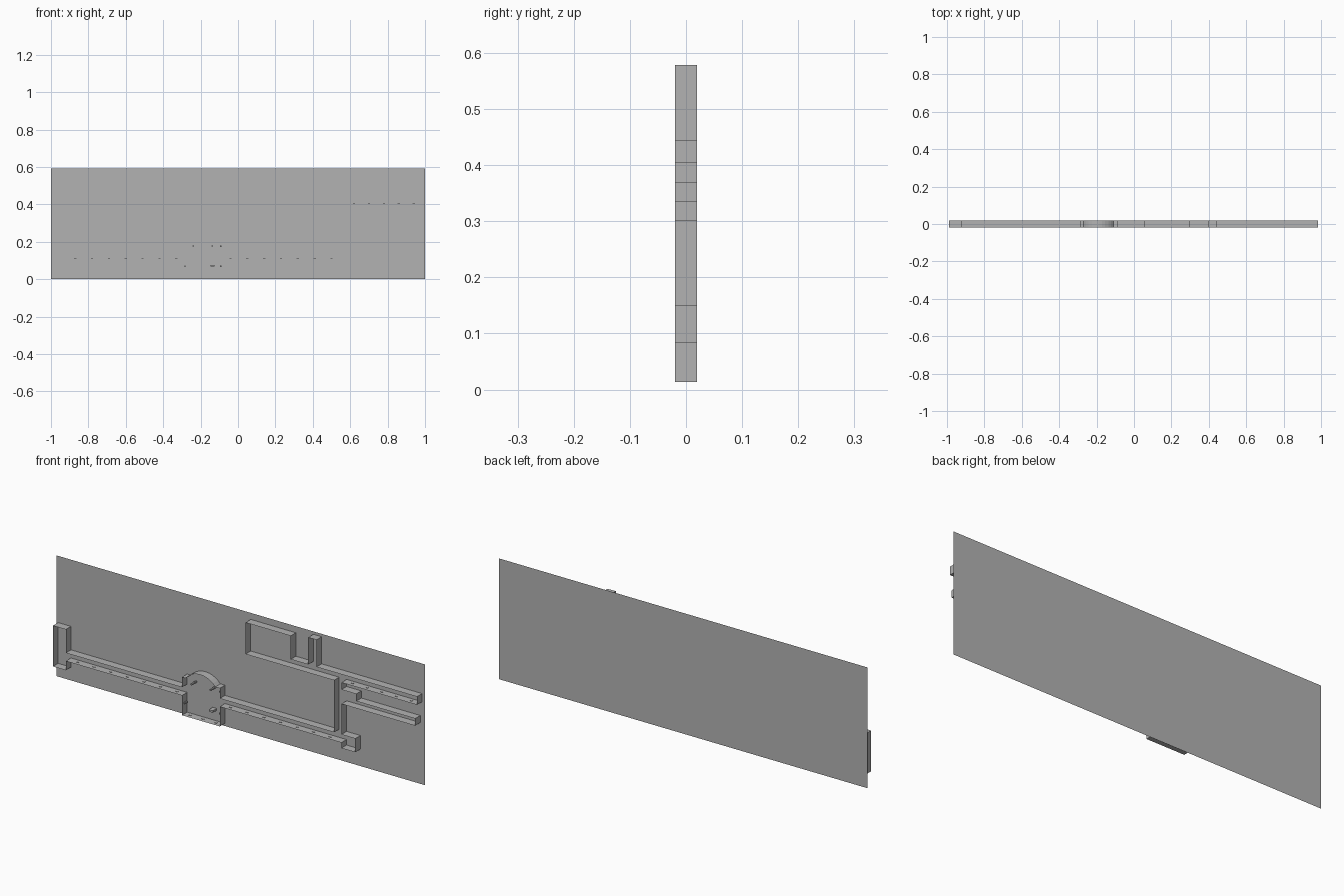
import bpy
import bmesh
import math
from mathutils import Matrix, Vector

FRONT, BACK = -0.02, 0.02

cube = bpy.data.objects.get("Cube")
if cube:
    bpy.data.objects.remove(cube, do_unlink=True)

grey = bpy.data.materials.new("plain grey")
grey.use_nodes = True
grey.diffuse_color = (0.45, 0.45, 0.45, 1)
grey.node_tree.nodes["Principled BSDF"].inputs["Base Color"].default_value = grey.diffuse_color


def make_object(name, bm):
    mesh = bpy.data.meshes.new(name)
    bm.to_mesh(mesh)
    bm.free()
    mesh.materials.append(grey)
    obj = bpy.data.objects.new(name, mesh)
    bpy.context.scene.collection.objects.link(obj)
    return obj


def add_box(bm, centre, size):
    matrix = Matrix.Translation(centre) @ Matrix.Diagonal((*size, 1))
    bmesh.ops.create_cube(bm, size=1, matrix=matrix)


def turn_path(start, stops):
    """Square-cornered path: each stop moves along x, then z, in turn."""
    point = list(start)
    points = [tuple(point)]
    for index, stop in enumerate(stops):
        point[index % 2] = stop
        points.append(tuple(point))
    return points


def arch(left, right, base, rise):
    """Points inside a shallow circular arch, from right to left."""
    half = (right - left) / 2
    radius = (half ** 2 + rise ** 2) / (2 * rise)
    spread = math.asin(half / radius)
    steps = 10
    for step in range(1, steps):
        angle = spread * (1 - 2 * step / steps)
        yield (left + half + radius * math.sin(angle),
               base + rise - radius * (1 - math.cos(angle)))


# Flat backing sheet
bm = bmesh.new()
corners = [(-1, 0), (1, 0), (1, 0.592), (-1, 0.592)]
bm.faces.new([bm.verts.new((x, BACK, z)) for x, z in corners])
make_object("backing_sheet", bm)

# Continuous thin wall around the rooms and corridors
outline = turn_path((-0.27, 0.2), [
    -0.29, 0.15, -0.92, 0.265, -0.99, 0.065, -0.92, 0.11,    # left room
    -0.29, 0.013, -0.085, 0.11,                              # hall floor
    0.575, 0.083, 0.65, 0.15, 0.575, 0.3,                    # small room
    0.975, 0.335, 0.655, 0.37, 0.575, 0.405,                 # side passage
    0.985, 0.445, 0.44, 0.578, 0.395, 0.445,                 # upper passage
    0.3, 0.56, 0.055, 0.405, 0.535, 0.15,                    # upper room
    -0.085, 0.2, -0.11])                                     # hall side
outline += arch(-0.27, -0.11, 0.2, 0.038)

bm = bmesh.new()
front = [bm.verts.new((x, FRONT, z)) for x, z in outline]
back = [bm.verts.new((x, BACK, z)) for x, z in outline]
for i in range(len(outline)):
    j = (i + 1) % len(outline)
    bm.faces.new((front[i], front[j], back[j], back[i]))
make_object("room_walls", bm)

# Slim posts standing in the hall
bm = bmesh.new()
for x in (-0.24, -0.137):
    add_box(bm, (x, 0, 0.177), (0.007, BACK - FRONT, 0.007))
add_box(bm, (-0.137, 0, 0.072), (0.022, 0.03, 0.01))
for x, z in ((-0.283, 0.07), (-0.092, 0.07), (-0.092, 0.177)):
    add_box(bm, (x, 0, z), (0.006, 0.02, 0.008))
make_object("hall_posts", bm)

# Small low plates spaced along the corridor floors
bm = bmesh.new()
floors = [(-0.87, -0.33, 0.11, 7), (-0.04, 0.5, 0.11, 7),
          (0.62, 0.94, 0.405, 5), (-0.26, -0.12, 0.013, 3)]
for start, end, height, count in floors:
    for i in range(count):
        x = start + (end - start) * i / (count - 1)
        add_box(bm, Vector((x, 0, height + 0.001)), (0.012, 0.006, 0.002))
make_object("floor_plates", bm)
